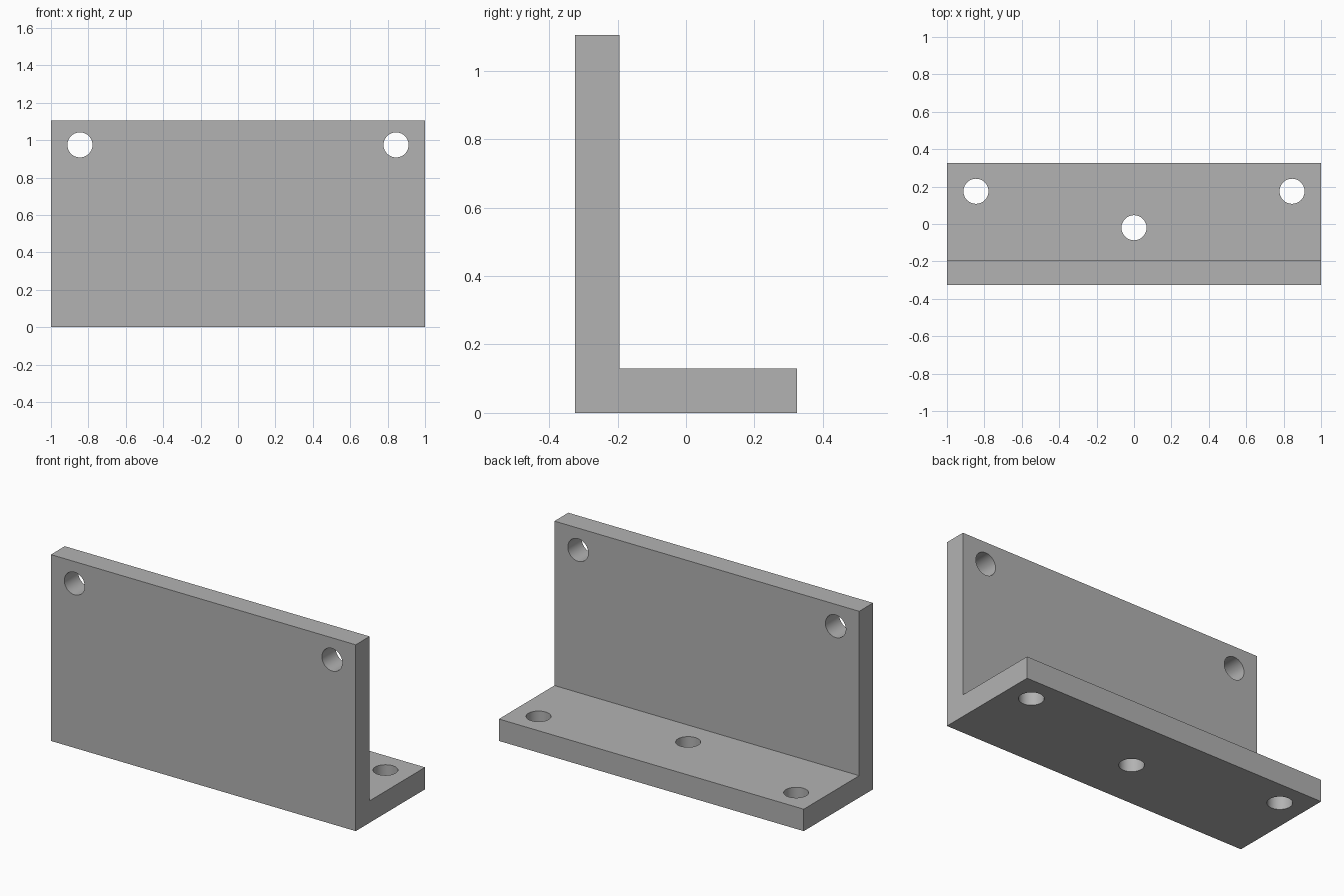
import bpy
import math
from mathutils import Vector

cube = bpy.data.objects.get("Cube")
if cube:
    bpy.data.objects.remove(cube, do_unlink=True)

HALF_DEPTH, HEIGHT, THICK = 0.325, 1.105, 0.13
HOLE_RADIUS, HOLE_X = 0.067, 0.845
WALL_Y = THICK - HALF_DEPTH

grey = bpy.data.materials.new("light grey")
grey.use_nodes = True
colour = (0.448, 0.448, 0.448, 1)
grey.diffuse_color = colour
grey.node_tree.nodes["Principled BSDF"].inputs["Base Color"].default_value = colour

# L-shaped profile swept along x
profile = [(-HALF_DEPTH, 0), (HALF_DEPTH, 0), (HALF_DEPTH, THICK),
           (WALL_Y, THICK), (WALL_Y, HEIGHT), (-HALF_DEPTH, HEIGHT)]
n = len(profile)
verts = [(x, y, z) for x in (-1, 1) for y, z in profile]
faces = [tuple(reversed(range(n))), tuple(range(n, 2 * n))]
faces += [(i, (i + 1) % n, (i + 1) % n + n, i + n) for i in range(n)]
mesh = bpy.data.meshes.new("angle_bracket")
mesh.from_pydata(verts, [], faces)
mesh.materials.append(grey)
bracket = bpy.data.objects.new("angle_bracket", mesh)
bpy.context.collection.objects.link(bracket)


def drill(name, location, tilt=0.0):
    """Cut one round through hole in the bracket."""
    bpy.ops.mesh.primitive_cylinder_add(
        vertices=64, radius=HOLE_RADIUS, depth=THICK * 2,
        location=Vector(location), rotation=(tilt, 0, 0))
    cutter = bpy.context.object
    cutter.name = name
    cutter.data.materials.append(grey)
    cutter.hide_render = True
    bpy.ops.object.select_all(action='DESELECT')
    bracket.select_set(True)
    bpy.context.view_layer.objects.active = bracket
    cut = bracket.modifiers.new(name, 'BOOLEAN')
    cut.operation, cut.solver, cut.object = 'DIFFERENCE', 'EXACT', cutter
    bpy.ops.object.modifier_apply(modifier=cut.name)
    bpy.data.objects.remove(cutter, do_unlink=True)


# Upper wall holes and rear base holes, in pairs
for side, sx in (("right", -1), ("left", 1)):
    drill(side + "_wall_hole", (sx * HOLE_X, WALL_Y - THICK / 2, 0.975), math.pi / 2)
    drill(side + "_base_hole", (sx * HOLE_X, 0.175, THICK / 2))

# Middle base hole, nearer the wall
drill("middle_base_hole", (0, -0.02, THICK / 2))

# Smooth hole walls, sharp plate edges
bpy.ops.object.shade_smooth_by_angle(angle=math.radians(30))
